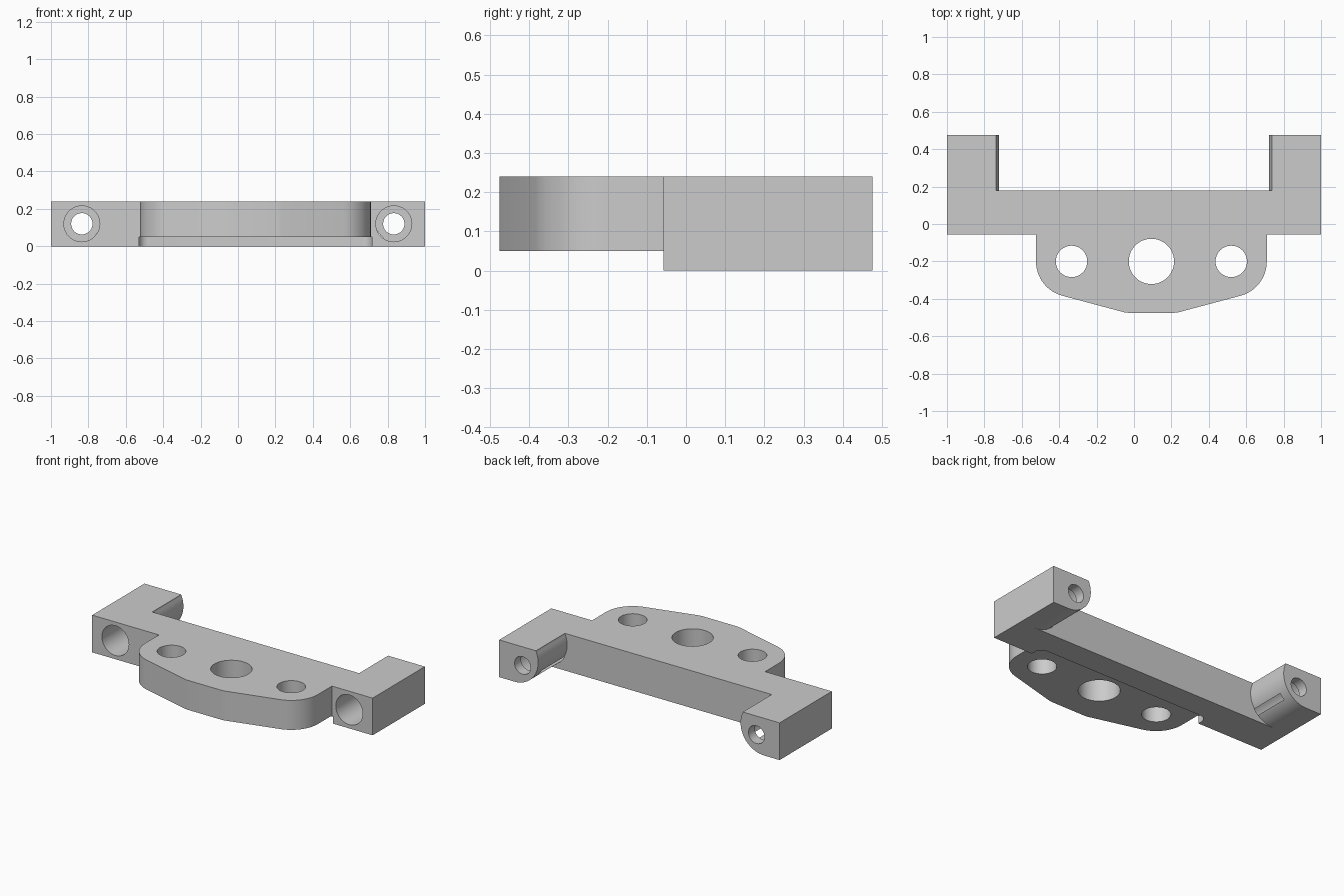
import bpy, bmesh
from math import sin, cos, radians
from mathutils import Vector

cube = bpy.data.objects.get("Cube")
if cube:
    bpy.data.objects.remove(cube, do_unlink=True)

HEIGHT = 0.24
FRONT, BACK, WALL = -0.057, 0.475, 0.18
MID = 0.093                # plate centre line
REACH = 0.427              # side hole distance from the centre line
HOLE_Y = -0.2

grey = bpy.data.materials.new("plain_grey")
grey.use_nodes = True
grey.diffuse_color = (0.6, 0.6, 0.6, 1)
grey.node_tree.nodes["Principled BSDF"].inputs["Base Color"].default_value = (0.6, 0.6, 0.6, 1)


def arc(cx, cy, r, start, end, steps=16):
    angles = [radians(start + (end - start) * i / steps) for i in range(steps + 1)]
    return [(cx + r * cos(a), cy + r * sin(a)) for a in angles]


def prism(name, outline, low, high, along="z"):
    """Extrude an outline, drawn in x-y (along z) or x-z (along y)."""
    def place(u, v, w):
        return Vector((u, v, w)) if along == "z" else Vector((u, w, v))
    bm = bmesh.new()
    face = bm.faces.new([bm.verts.new(place(u, v, low)) for u, v in outline])
    grown = bmesh.ops.extrude_face_region(bm, geom=[face])["geom"]
    verts = [g for g in grown if isinstance(g, bmesh.types.BMVert)]
    bmesh.ops.translate(bm, verts=verts, vec=place(0, 0, high - low))
    bmesh.ops.recalc_face_normals(bm, faces=bm.faces)
    mesh = bpy.data.meshes.new(name)
    bm.to_mesh(mesh)
    bm.free()
    obj = bpy.data.objects.new(name, mesh)
    bpy.context.collection.objects.link(obj)
    return obj


def circle(x, y, r):
    return arc(x, y, r, 0, 360, 48)[:-1]


def cut(target, cutter):
    cutter.hide_render = True
    mod = target.modifiers.new(cutter.name, "BOOLEAN")
    mod.operation, mod.solver, mod.object = "DIFFERENCE", "EXACT", cutter
    cutters.append(cutter)


cutters = []

# Plan of the crossbar with the rounded front plate
left_corner = arc(MID - REACH, HOLE_Y, 0.19, 180, 256)
nose = [(MID - 0.145, -0.472), (MID - 0.12, -BACK)]
half = [(-1, BACK), (-1, FRONT), (MID - REACH - 0.19, FRONT)] + left_corner + nose
other = [(2 * MID - x, y) for x, y in reversed(left_corner + nose)]
other += [(MID + REACH + 0.19, FRONT), (1, FRONT), (1, BACK)]
body = prism("mounting_bracket", half + other, 0, HEIGHT)
body.data.materials.append(grey)

# Gap between the arms, with rounded undersides on the arms
side = arc(-0.89, 0.168, 0.168, -90, 25, 24)
gap = [(-0.89, -0.1)] + side + [(side[-1][0], 0.4)]
gap += [(-x, z) for x, z in reversed(gap)]
cut(body, prism("arm_gap_cutter", gap, WALL, 0.7, "y"))

# Step under the plate, running a little way into the crossbar
right, left, deep, r = MID + 0.623, MID - 0.623, 0.02, 0.05
step = [(left, -0.7), (right, -0.7)]
step += arc(right - r, deep - r, r, 0, 90, 8) + arc(left + r, deep - r, r, 90, 180, 8)
cut(body, prism("plate_step_cutter", step, -0.1, 0.05))

# Three vertical holes in the plate
for x, radius in ((MID - REACH, 0.084), (MID, 0.121), (MID + REACH, 0.084)):
    cut(body, prism("plate_hole_cutter", circle(x, HOLE_Y, radius), -0.2, 0.5))

# Counterbored screw holes through the arms
for x in (-0.835, 0.833):
    cut(body, prism("screw_head_cutter", circle(x, 0.12, 0.096), -0.7, 0.41, "y"))
    cut(body, prism("screw_hole_cutter", circle(x, 0.12, 0.057), -0.8, 0.8, "y"))

# Bake the cuts and drop the cutters
bpy.context.view_layer.update()
evaluated = body.evaluated_get(bpy.context.evaluated_depsgraph_get())
baked = bpy.data.meshes.new_from_object(evaluated)
body.modifiers.clear()
body.data = baked
for cutter in cutters:
    bpy.data.objects.remove(cutter, do_unlink=True)

for obj in bpy.context.selected_objects:
    obj.select_set(False)
body.select_set(True)
bpy.context.view_layer.objects.active = body
bpy.ops.object.shade_smooth_by_angle(angle=radians(30))
